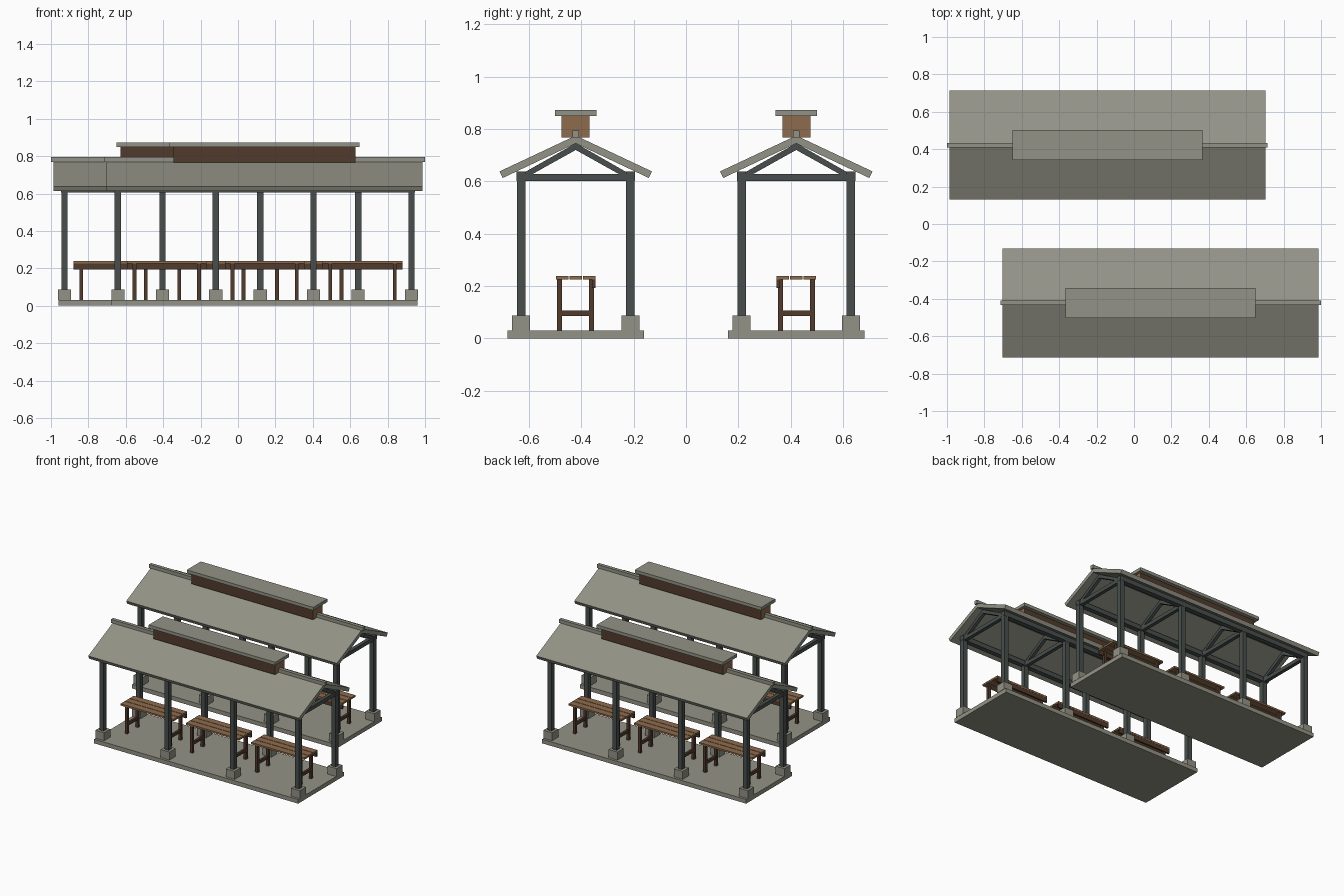
import bpy, bmesh, math
from mathutils import Matrix, Vector

if "Cube" in bpy.data.objects:
    bpy.data.objects.remove(bpy.data.objects["Cube"])


def mat(name, rgb):
    m = bpy.data.materials.new(name)
    m.diffuse_color = (*rgb, 1)
    m.use_nodes = True
    m.node_tree.nodes["Principled BSDF"].inputs["Base Color"].default_value = m.diffuse_color
    return m


STONE = mat("warm_grey", (0.29, 0.29, 0.24))
METAL = mat("dark_slate", (0.065, 0.078, 0.075))
WOOD = mat("light_wood", (0.27, 0.15, 0.075))
DARK = mat("dark_wood", (0.085, 0.043, 0.026))


def finish(name, bm, place, mats):
    bmesh.ops.recalc_face_normals(bm, faces=bm.faces)
    me = bpy.data.meshes.new(name)
    bm.to_mesh(me)
    bm.free()
    for m in mats:
        me.materials.append(m)
    ob = bpy.data.objects.new(name, me)
    ob.matrix_world = place
    bpy.context.collection.objects.link(ob)
    return ob


def box(bm, x0, x1, y0, y1, z0, z1):
    m = Matrix.Translation(((x0 + x1) / 2, (y0 + y1) / 2, (z0 + z1) / 2))
    bmesh.ops.create_cube(bm, size=1, matrix=m @ Matrix.Diagonal((x1 - x0, y1 - y0, z1 - z0, 1)))


def prism(bm, profile, x0, x1):
    # extrude a (y, z) outline along x
    f = bm.faces.new([bm.verts.new((x0, y, z)) for y, z in profile])
    r = bmesh.ops.extrude_face_region(bm, geom=[f])
    bmesh.ops.translate(bm, vec=(x1 - x0, 0, 0),
                        verts=[v for v in r["geom"] if isinstance(v, bmesh.types.BMVert)])


def boxes(name, place, material, items):
    bm = bmesh.new()
    for b in items:
        box(bm, *b)
    return finish(name, bm, place, [material])


def table(place, cx):
    p = place @ Matrix.Translation((cx, 0, 0))
    L = 0.213
    boxes("table_slats", p, WOOD,
          [(-L, L, c - 0.024, c + 0.024, 0.225, 0.238) for c in (-0.052, 0, 0.052)])
    boxes("table_legs", p, DARK,
          [(x - 0.01, x + 0.01, y - 0.01, y + 0.01, 0.03, 0.225)
           for x in (-0.172, 0.172) for y in (-0.062, 0.06)])
    boxes("table_stretchers", p, DARK,
          [(x - 0.008, x + 0.008, -0.053, 0.052, 0.085, 0.106) for x in (-0.172, 0.172)])
    boxes("table_apron", p, DARK, [(-L, L, 0.063, 0.075, 0.193, 0.225)])


def pavilion(place):
    boxes("floor_slab", place, STONE, [(-0.818, 0.818, -0.2615, 0.2615, 0, 0.03)])
    xs = [-0.785 + i * 1.57 / 3 for i in range(4)]
    grid = [(x, y) for x in xs for y in (-0.209, 0.209)]
    boxes("footings", place, STONE,
          [(x - 0.035, x + 0.035, y - 0.035, y + 0.035, 0.03, 0.088) for x, y in grid])
    boxes("posts", place, METAL,
          [(x - 0.0165, x + 0.0165, y - 0.0165, y + 0.0165, 0.088, 0.62) for x, y in grid])
    boxes("eave_beams", place, METAL,
          [(-0.803, 0.803, y - 0.0175, y + 0.0175, 0.605, 0.638) for y in (-0.209, 0.209)])
    boxes("tie_beams", place, METAL,
          [(x - 0.013, x + 0.013, -0.226, 0.226, 0.601, 0.628) for x in xs])
    # rafters of each truss
    bm = bmesh.new()
    for x in xs:
        prism(bm, [(-0.207, 0.628), (0, 0.746), (0.207, 0.628),
                   (0.165, 0.628), (0, 0.72), (-0.165, 0.628)], x - 0.012, x + 0.012)
    finish("truss_rafters", bm, place, [METAL])
    # pitched roof
    bm = bmesh.new()
    prism(bm, [(-0.2915, 0.638), (0, 0.775), (0.2915, 0.638),
               (0.279, 0.613), (0, 0.745), (-0.279, 0.613)], -0.845, 0.845)
    finish("roof", bm, place, [STONE])
    boxes("ridge_cap", place, STONE, [(-0.8575, 0.8575, -0.0125, 0.0125, 0.768, 0.794)])
    # roof vent: dark long sides, light ends
    ob = boxes("roof_vent", place, WOOD, [(-0.487, 0.487, -0.0535, 0.0535, 0.767, 0.85)])
    ob.data.materials.append(DARK)
    for f in ob.data.polygons:
        if abs(f.normal.y) > 0.5:
            f.material_index = 1
    boxes("vent_cap", place, STONE, [(-0.5075, 0.5075, -0.08, 0.08, 0.85, 0.873)])
    # one table in each bay
    for i in (-1, 0, 1):
        table(place, i * 0.5233)


# two pavilions, the back one turned half round
front = Matrix.Translation((0.1425, -0.4215, 0))
pavilion(front)
pavilion(Matrix.Rotation(math.pi, 4, 'Z') @ front)
